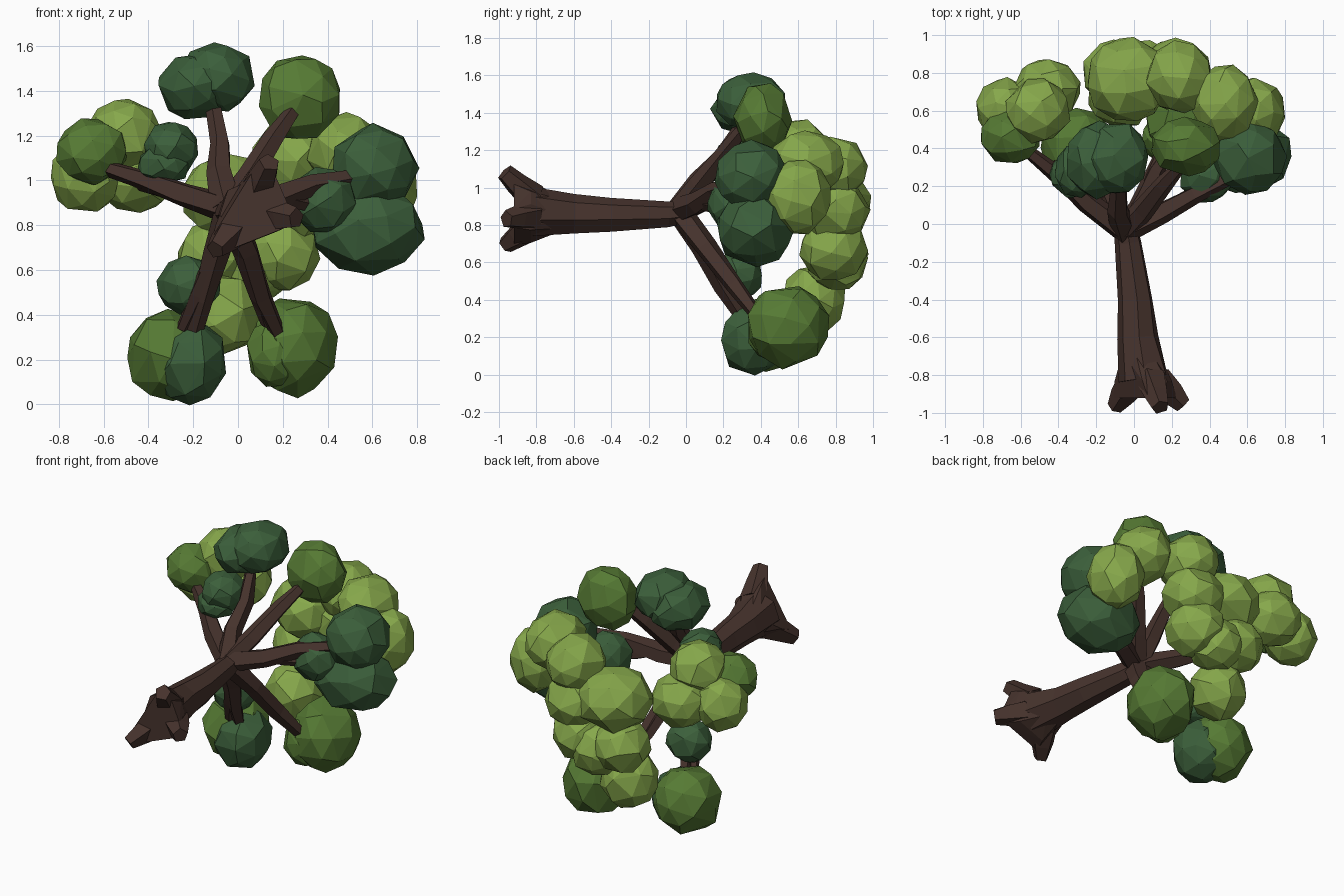
import bpy
import bmesh
import math
import random
from mathutils import Vector

random.seed(4)
if "Cube" in bpy.data.objects:
    bpy.data.objects.remove(bpy.data.objects["Cube"], do_unlink=True)


def make_material(name, colour):
    mat = bpy.data.materials.new(name)
    mat.use_nodes = True
    rgba = (*colour, 1)
    mat.diffuse_color = rgba
    shader = next(n for n in mat.node_tree.nodes if n.type == "BSDF_PRINCIPLED")
    shader.inputs["Base Color"].default_value = rgba
    shader.inputs["Roughness"].default_value = 0.9
    return mat


bark = make_material("bark brown", (0.062, 0.033, 0.026))
dark_green = make_material("dark green", (0.044, 0.114, 0.043))
mid_green = make_material("mid green", (0.093, 0.195, 0.034))
light_green = make_material("light green", (0.24, 0.39, 0.07))


def finish(bm, name, mat):
    bmesh.ops.recalc_face_normals(bm, faces=bm.faces)
    mesh = bpy.data.meshes.new(name)
    bm.to_mesh(mesh)
    bm.free()
    mesh.materials.append(mat)
    obj = bpy.data.objects.new(name, mesh)
    bpy.context.collection.objects.link(obj)
    return obj


def leaf_clump(name, centre, radii, mat):
    """Faceted, slightly lumpy ball of leaves with large irregular facets."""
    bm = bmesh.new()
    bmesh.ops.create_icosphere(bm, subdivisions=2, radius=1)
    turn = Vector([random.uniform(-1, 1) for _ in range(3)]).to_track_quat("Z", "Y")
    for v in bm.verts:
        p = (turn @ v.co) * random.uniform(0.99, 1.06)
        v.co = Vector(centre) + Vector(a * r for a, r in zip(p, radii))
    obj = finish(bm, name, mat)
    obj.modifiers.new("large facets", "DECIMATE").ratio = 0.75


def limb(name, path, radii, sides=6, rough=0.1):
    """Tapered faceted tube that follows a path."""
    bm = bmesh.new()
    pts = [Vector(p) for p in path]
    last = len(pts) - 1
    rings = []
    for i, (p, r) in enumerate(zip(pts, radii)):
        along = (pts[min(i + 1, last)] - pts[max(i - 1, 0)]).normalized()
        side = along.cross(Vector((0.3, 0.1, 1))).normalized()
        up = along.cross(side)
        ring = []
        for k in range(sides):
            a = math.tau * k / sides
            reach = r * random.uniform(1 - rough, 1 + rough)
            ring.append(bm.verts.new(p + (side * math.cos(a) + up * math.sin(a)) * reach))
        rings.append(ring)
    for lower, upper in zip(rings, rings[1:]):
        for k in range(sides):
            n = (k + 1) % sides
            bm.faces.new((lower[k], lower[n], upper[n], upper[k]))
    bm.faces.new(rings[0])
    bm.faces.new(rings[-1])
    finish(bm, name, bark)


# Trunk, lying along y
limb("trunk",
     [(0.05, -0.82, 0.865), (0.02, -0.6, 0.86), (0.01, -0.4, 0.855),
      (-0.03, -0.1, 0.855), (-0.05, 0.02, 0.87)],
     [0.14, 0.11, 0.093, 0.07, 0.06], sides=7, rough=0.06)

# Webbed root flare: a hull from the trunk to the root knees, with a tip beyond each knee
heart = Vector((0.05, -0.82, 0.865))
flare = bmesh.new()
for k in range(7):
    a = math.tau * k / 7
    flare.verts.new((0.03 + 0.1 * math.cos(a), -0.68, 0.86 + 0.1 * math.sin(a)))
for name, tip in (("lower_root", (-0.1, -0.97, 0.69)),
                  ("side_root", (0.26, -0.96, 0.83)),
                  ("upper_root", (0.14, -0.97, 1.08))):
    tip = Vector(tip)
    outward = Vector((tip.x - heart.x, 0, tip.z - heart.z))
    across = outward.normalized().cross(Vector((0, 1, 0)))
    knee = heart + outward * 0.66
    for sign in (-1, 1):
        flare.verts.new(knee + across * 0.07 * sign + Vector((0, -0.01, 0)))
        flare.verts.new(knee + outward * 0.14 + across * 0.05 * sign + Vector((0, -0.1, 0)))
    start = heart + outward * 0.35
    limb(name, [start, start.lerp(tip, 0.55), tip], [0.085, 0.07, 0.046], sides=5)
bmesh.ops.convex_hull(flare, input=flare.verts)
finish(flare, "root_flare", bark)

# Main branches spreading from the end of the trunk
hub = Vector((-0.05, -0.04, 0.875))
branch_tips = {
    "top_branch": (-0.11, 0.28, 1.31),
    "top_left_branch": (0.24, 0.3, 1.3),
    "left_branch": (0.5, 0.24, 1.01),
    "lower_left_branch": (0.18, 0.38, 0.32),
    "lower_right_branch": (-0.2, 0.3, 0.31),
    "right_branch": (-0.57, 0.39, 1.05),
}
for name, tip in branch_tips.items():
    tip = Vector(tip)
    bend = Vector(random.uniform(-0.012, 0.012) for _ in range(3))
    limb(name, [hub, hub.lerp(tip, 0.35) + bend, hub.lerp(tip, 0.7) - bend, tip],
         [0.068, 0.06, 0.048, 0.036], sides=5)

# Side twigs forking off the branches
for name, branch, tip in (("left_twig", "left_branch", (0.35, 0.2, 0.89)),
                          ("right_twig", "right_branch", (-0.44, 0.32, 0.98)),
                          ("lower_left_twig", "lower_left_branch", (0.13, 0.36, 0.36)),
                          ("lower_right_twig", "lower_right_branch", (-0.25, 0.27, 0.34))):
    base = hub.lerp(Vector(branch_tips[branch]), 0.4)
    limb(name, [base, base.lerp(Vector(tip), 0.5), tip], [0.045, 0.04, 0.027], sides=5)

# Foliage: centre and radii of each clump
dark_clumps = [
    ((-0.09, 0.35, 1.46), (0.165, 0.19, 0.15)),
    ((-0.19, 0.34, 1.42), (0.165, 0.2, 0.145)),
    ((-0.3, 0.28, 1.14), (0.12, 0.14, 0.12)),
    ((-0.33, 0.26, 1.07), (0.115, 0.12, 0.09)),
    ((0.61, 0.35, 1.06), (0.19, 0.19, 0.19)),
    ((0.58, 0.37, 0.78), (0.25, 0.21, 0.195)),
    ((0.38, 0.25, 0.91), (0.145, 0.135, 0.145)),
    ((-0.22, 0.28, 0.53), (0.14, 0.13, 0.13)),
    ((-0.22, 0.36, 0.19), (0.17, 0.18, 0.185)),
]
mid_clumps = [
    ((0.275, 0.41, 1.37), (0.185, 0.15, 0.19)),
    ((-0.65, 0.46, 1.13), (0.16, 0.14, 0.145)),
    ((-0.3, 0.41, 0.22), (0.195, 0.2, 0.2)),
    ((0.25, 0.545, 0.26), (0.19, 0.215, 0.22)),
    ((0.16, 0.45, 0.23), (0.12, 0.12, 0.15)),
]
light_clumps = [
    ((-0.51, 0.6, 1.2), (0.17, 0.17, 0.16)),
    ((-0.68, 0.61, 1.02), (0.155, 0.16, 0.165)),
    ((-0.46, 0.71, 1.02), (0.18, 0.16, 0.165)),
    ((0.64, 0.6, 0.95), (0.16, 0.175, 0.2)),
    ((0.48, 0.64, 1.13), (0.17, 0.2, 0.17)),
    ((0.24, 0.78, 1.1), (0.175, 0.19, 0.17)),
    ((-0.03, 0.765, 0.93), (0.215, 0.225, 0.19)),
    ((-0.1, 0.8, 0.66), (0.17, 0.17, 0.16)),
    ((0.19, 0.79, 0.67), (0.17, 0.18, 0.17)),
    ((0.06, 0.81, 0.61), (0.17, 0.16, 0.16)),
    ((0.22, 0.8, 0.88), (0.19, 0.18, 0.17)),
    ((-0.07, 0.68, 0.4), (0.17, 0.17, 0.18)),
]
for shade, mat, clumps in (("dark", dark_green, dark_clumps),
                           ("mid", mid_green, mid_clumps),
                           ("light", light_green, light_clumps)):
    for i, (centre, radii) in enumerate(clumps):
        leaf_clump(f"{shade}_leaf_clump_{i + 1}", centre, radii, mat)
